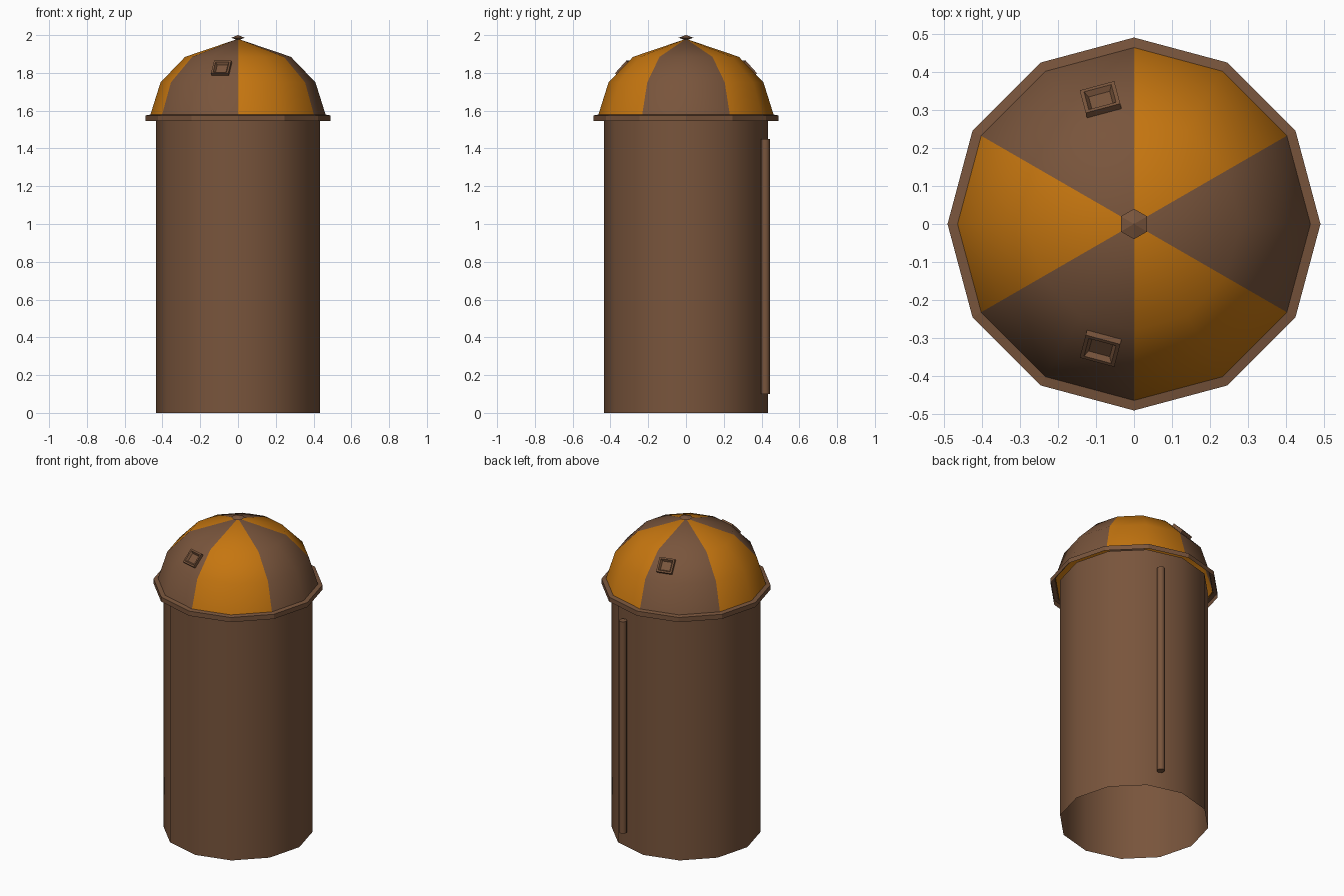
import bpy, bmesh, math
from mathutils import Vector, Matrix

if "Cube" in bpy.data.objects:
    bpy.data.objects.remove(bpy.data.objects["Cube"])


def material(name, rgb):
    m = bpy.data.materials.new(name)
    m.diffuse_color = (*rgb, 1)
    m.use_nodes = True
    m.node_tree.nodes["Principled BSDF"].inputs["Base Color"].default_value = m.diffuse_color
    return m


BROWN = material("brown", (0.19, 0.09, 0.045))
ORANGE = material("orange", (0.56, 0.18, 0.005))


def finish(name, bm, smooth=False, mats=(BROWN,)):
    me = bpy.data.meshes.new(name)
    bm.to_mesh(me)
    bm.free()
    for m in mats:
        me.materials.append(m)
    for p in me.polygons:
        p.use_smooth = smooth
    ob = bpy.data.objects.new(name, me)
    bpy.context.collection.objects.link(ob)
    return ob


def lathe(profile, sides, start=0.0):
    """Open surface of revolution; profile runs upward or outside-in as (r, z)."""
    bm = bmesh.new()
    rings = []
    for r, z in profile:
        if r == 0:
            rings.append([bm.verts.new((0, 0, z))] * sides)
        else:
            rings.append([bm.verts.new((r * math.cos(start + i * math.tau / sides),
                                        r * math.sin(start + i * math.tau / sides), z))
                          for i in range(sides)])
    for a, b in zip(rings, rings[1:]):
        for i in range(sides):
            j = (i + 1) % sides
            bm.faces.new(list(dict.fromkeys((a[i], a[j], b[j], b[i]))))
    return bm


# Open tube body
finish("body", lathe([(0.433, 0), (0.433, 1.57)], 12), True)

# Rim band under the dome
finish("rim", lathe([(0.49, 1.545), (0.49, 1.575), (0.46, 1.58)], 12))

# Dome with six alternating 60 degree panels
bm = lathe([(0.465, 1.575), (0.41, 1.75), (0.28, 1.885), (0, 1.98)], 12)
for f in bm.faces:
    c = f.calc_center_median()
    deg = math.degrees(math.atan2(c.y, c.x)) % 360
    f.material_index = int((deg - 30) % 360 // 60 + 1) % 2
finish("dome", bm, True, (BROWN, ORANGE))

# Six-sided finial
finish("finial", lathe([(0, 1.972), (0.04, 1.986), (0, 2.0)], 6, math.pi / 6))

# Framed vents on the dome, front and back
for name, deg in (("front_vent", -105), ("back_vent", 105)):
    a = math.radians(deg)
    out = Vector((math.cos(a), math.sin(a), 0))
    n = (out * 0.73 + Vector((0, 0, 0.68))).normalized()
    side = Vector((-math.sin(a), math.cos(a), 0))
    up = n.cross(side)
    mat = Matrix((side, up, n)).transposed().to_4x4()
    mat.translation = out * 0.333 + Vector((0, 0, 1.82))
    bm = bmesh.new()
    bmesh.ops.create_cube(bm, size=1, matrix=mat @ Matrix.Diagonal((0.094, 0.09, 0.034, 1)))
    bm.normal_update()
    top = max(bm.faces, key=lambda f: f.normal.dot(n))
    bmesh.ops.inset_region(bm, faces=[top], thickness=0.014)
    bmesh.ops.inset_region(bm, faces=[top], thickness=0.012, depth=-0.014)
    finish(name, bm)

# Drain pipe up the back
bm = bmesh.new()
bmesh.ops.create_cone(bm, cap_ends=True, segments=8, radius1=0.0235, radius2=0.0235,
                      depth=1.35, matrix=Matrix.Translation((0.15, 0.42, 0.775)))
pipe = finish("pipe", bm, True)
bpy.context.view_layer.objects.active = pipe
pipe.select_set(True)
bpy.ops.object.shade_smooth_by_angle(angle=math.radians(50))
